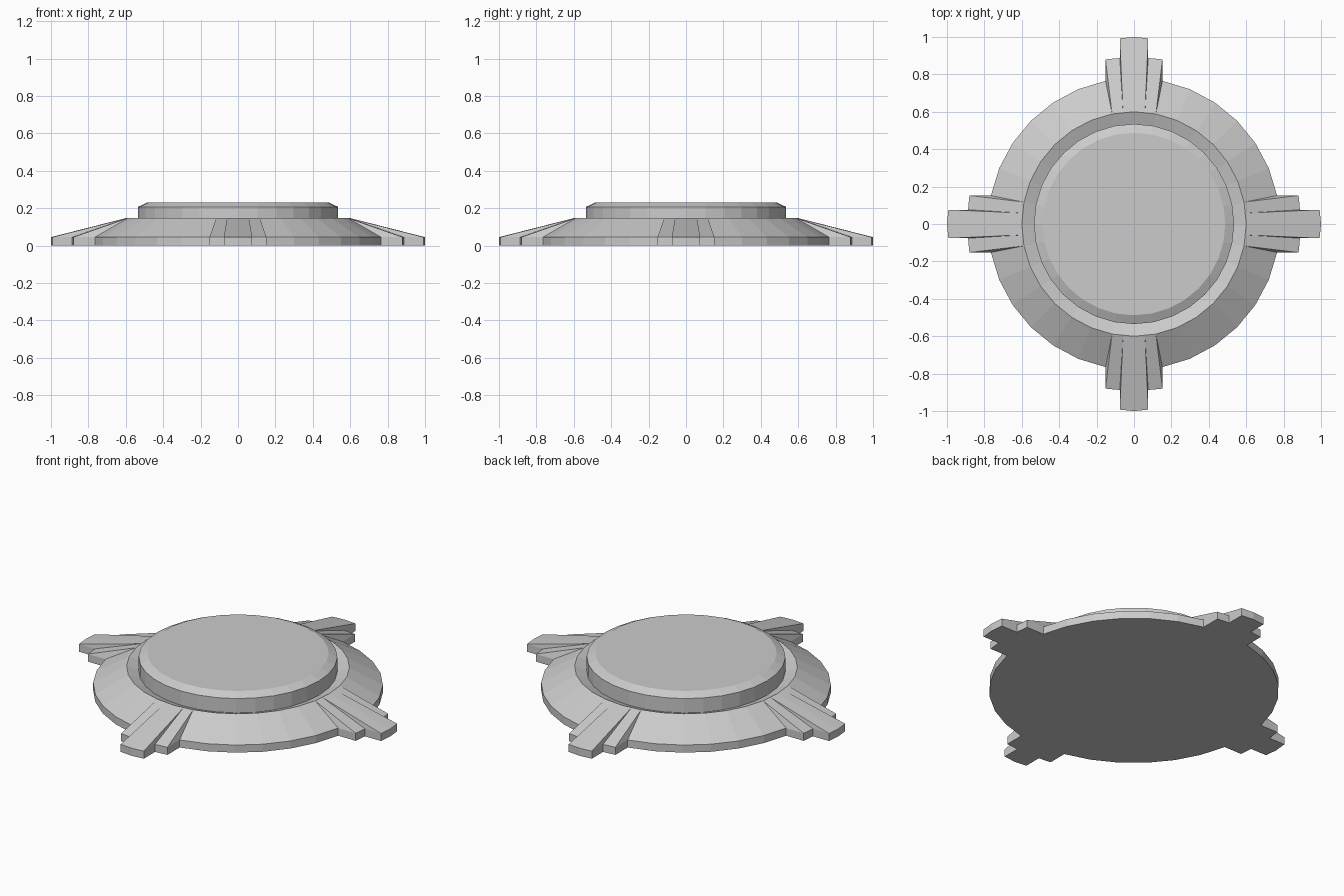
import bpy, bmesh
from math import sin, cos, pi
from mathutils import Vector, Matrix

if "Cube" in bpy.data.objects:
    bpy.data.objects.remove(bpy.data.objects["Cube"])

SEG = 32
R_IN, Z_IN = 0.60, 0.147     # ridge of the sloped base
R_RIM, Z_RIM = 0.78, 0.045   # outer rim


def finish(bm, name):
    bmesh.ops.remove_doubles(bm, verts=bm.verts, dist=1e-5)
    me = bpy.data.meshes.new(name)
    bm.to_mesh(me)
    bm.free()
    ob = bpy.data.objects.new(name, me)
    bpy.context.collection.objects.link(ob)
    return ob


def lathe(name, profile):
    """Spin a (radius, z) profile, listed bottom to top, and cap both ends."""
    bm = bmesh.new()
    rings = [[bm.verts.new((r * cos(2 * pi * i / SEG), r * sin(2 * pi * i / SEG), z))
              for i in range(SEG)] for r, z in profile]
    for a, b in zip(rings, rings[1:]):
        for i in range(SEG):
            j = (i + 1) % SEG
            bm.faces.new((a[i], a[j], b[j], b[i]))
    bm.faces.new(rings[0][::-1])
    bm.faces.new(rings[-1])
    return finish(bm, name)


# Sloped base, shallow groove and bevelled centre cap
lathe("base_and_cap", [(R_RIM, 0), (R_RIM, Z_RIM), (R_IN, Z_IN), (0.535, 0.122),
                       (0.535, 0.207), (0.488, 0.23)])


def ring_point(r, k, z, push=0.0):
    """Point k half-steps from the +y axis on the faceted ring, pushed along y."""
    def corner(n):
        a = n * 2 * pi / SEG
        return Vector((r * sin(a), r * cos(a), 0))
    p = (corner(k // 2) + corner((k + 1) // 2)) / 2
    return p + Vector((0, push, z))


def blade(bm, ks, push, wall_base, walls, rot):
    """Wedge from the ridge out past the rim, with side walls at the given ks."""
    def face(*pts):
        bm.faces.new([bm.verts.new(rot @ p) for p in pts])
    for a, b in zip(ks, ks[1:]):
        ta, tb = (ring_point(R_RIM, k, Z_RIM, push) for k in (a, b))
        ba, bb = (ring_point(R_RIM, k, 0, push) for k in (a, b))
        face(ring_point(R_IN, a, Z_IN), ring_point(R_IN, b, Z_IN), tb, ta)
        face(ta, tb, bb, ba)
        face(ba, bb, ring_point(R_RIM, b, 0), ring_point(R_RIM, a, 0))
    for k in walls:
        top, low = ring_point(R_RIM, k, Z_RIM, push), ring_point(R_RIM, k, 0, push)
        base_top = ring_point(R_RIM, k, Z_RIM, wall_base)
        base_low = ring_point(R_RIM, k, 0, wall_base)
        face(ring_point(R_IN, k, Z_IN), top, base_top)
        face(base_top, top, low, base_low)


# Four stepped fins: a long middle blade between two shorter ones
for n, side in enumerate(("back", "left", "front", "right")):
    rot = Matrix.Rotation(n * pi / 2, 3, 'Z')
    bm = bmesh.new()
    blade(bm, (-1, 0, 1), 0.22, 0.115, (-1, 1), rot)
    blade(bm, (-2, -1), 0.115, 0.0, (-2,), rot)
    blade(bm, (1, 2), 0.115, 0.0, (2,), rot)
    bmesh.ops.remove_doubles(bm, verts=bm.verts, dist=1e-5)
    bmesh.ops.recalc_face_normals(bm, faces=bm.faces)
    # Open shells: make sure the top faces point up
    top = max(bm.faces, key=lambda f: f.calc_center_median().z)
    if top.normal.z < 0:
        bmesh.ops.reverse_faces(bm, faces=bm.faces)
    finish(bm, side + "_fin")
